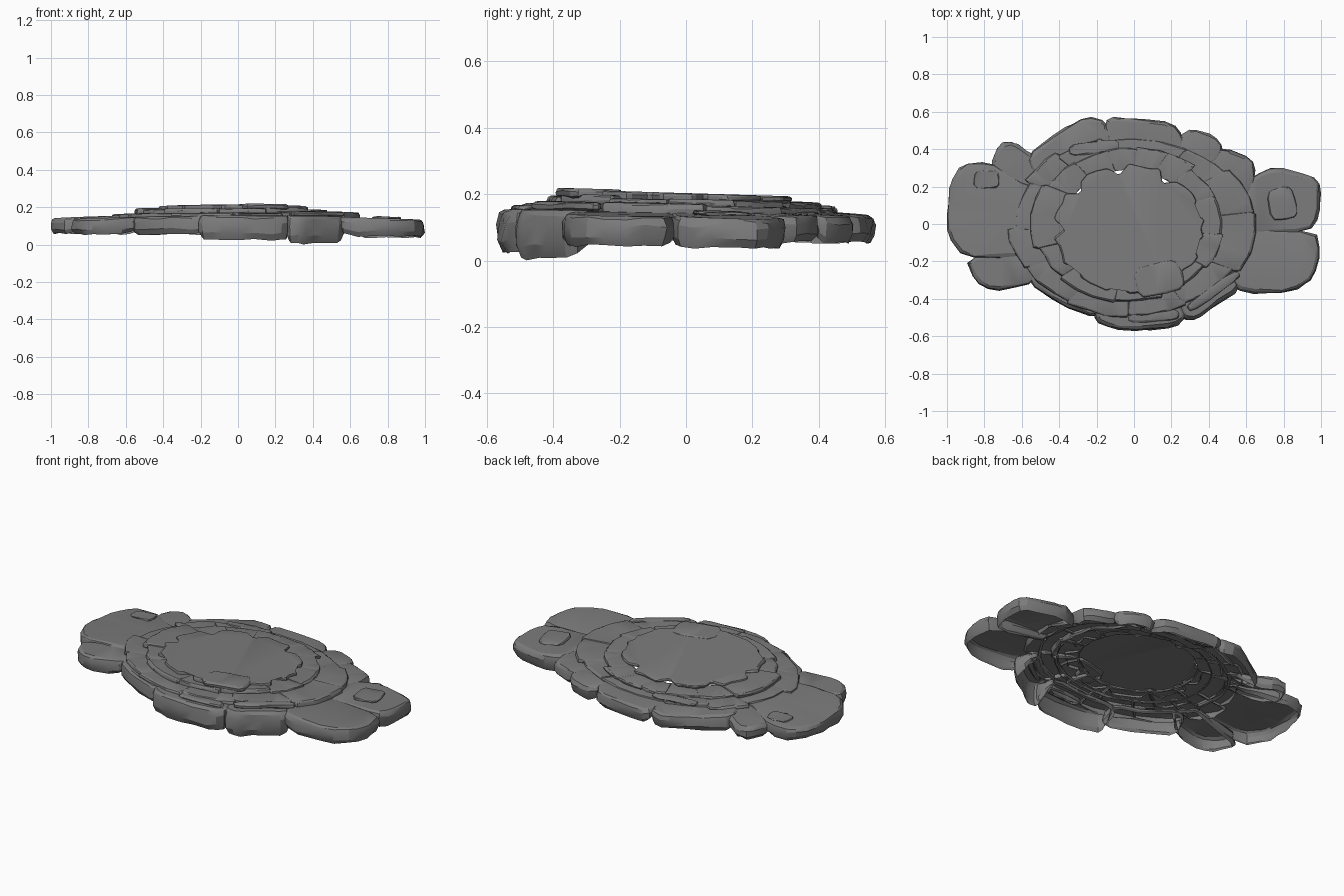
import bpy, bmesh, math, random
from mathutils import Vector

if "Cube" in bpy.data.objects:
    bpy.data.objects.remove(bpy.data.objects["Cube"])

random.seed(7)

# Dark stone colour
dark = bpy.data.materials.new("dark_stone")
dark.diffuse_color = (0.2, 0.2, 0.2, 1)
dark.use_nodes = True
dark.node_tree.nodes["Principled BSDF"].inputs["Base Color"].default_value = dark.diffuse_color


def ell(a, rx, ry, cx=0.0, cy=0.0):
    return cx + rx * math.cos(a), cy + ry * math.sin(a)


def chaikin(pts, k):
    """Cut the corners of a closed outline of (x, y, base) points."""
    out = []
    for i, p in enumerate(pts):
        q = pts[(i + 1) % len(pts)]
        p, q = Vector(p), Vector(q)
        out += [p.lerp(q, k), p.lerp(q, 1 - k)]
    return out


def stone(name, pts, h, bevel=0.02, rough=0.005, tilt=0.022, cut=0.22):
    """Open-bottomed slab: anticlockwise outline, per-point base height, top height h."""
    pts = chaikin(pts, cut)
    n = len(pts)
    normals = []
    for i in range(n):
        d = pts[(i + 1) % n] - pts[i - 1]
        normals.append(Vector((d.y, -d.x)).normalized())
        pts[i].z += random.uniform(0, 2 * rough)
    bm = bmesh.new()
    rings = []
    for inset, f in ((0.8, 0), (0.05, 0.28), (0, 0.68), (0.35, 0.9), (1, 1)):
        ring = []
        for p, nm in zip(pts, normals):
            r = math.hypot(p.x / 0.57, p.y / 0.43)
            top = h + 0.02 * (1 - max(1, r)) - tilt * p.y
            j = random.uniform(-rough, rough)
            x = p.x - nm.x * (bevel * inset + j)
            y = p.y - nm.y * (bevel * inset + j)
            z = p.z + (top - p.z) * f
            if 0 < f < 1:
                z += random.uniform(-rough, rough)
            ring.append(bm.verts.new((max(-1, min(1, x)), y, max(0, z))))
        rings.append(ring)
    for a, b in zip(rings, rings[1:]):
        for i in range(n):
            k = (i + 1) % n
            bm.faces.new((a[i], a[k], b[k], b[i]))
    top = bm.faces.new(rings[-1])
    bmesh.ops.triangulate(bm, faces=[top])
    me = bpy.data.meshes.new(name)
    bm.to_mesh(me)
    bm.free()
    me.materials.append(dark)
    ob = bpy.data.objects.new(name, me)
    bpy.context.collection.objects.link(ob)
    bpy.context.view_layer.objects.active = ob
    ob.select_set(True)
    bpy.ops.object.shade_smooth_by_angle(angle=math.radians(22))
    ob.select_set(False)


def rim_stone(name, base, h, *outer):
    """Outer stone: given outer edge, closed by an arc tucked under the next course."""
    rx, ry = 0.57, 0.41
    a0 = math.atan2(outer[-1][1] / ry, outer[-1][0] / rx)
    a1 = math.atan2(outer[0][1] / ry, outer[0][0] / rx)
    d = (a1 - a0 + math.pi) % (2 * math.pi) - math.pi
    pts = [(x, y, base) for x, y in outer]
    pts[0] = (*outer[0], (base + h) / 2)
    pts[-1] = (*outer[-1], (base + h) / 2)
    for t in (0.02, 0.5, 0.98):
        pts.append((*ell(a0 + d * t, rx, ry), h - 0.02))
    stone(name, pts, h)


def course(name, cuts, outer, inner, h, depth, cx=0.0, cy=0.0):
    """Ring of slabs between two ellipses, split at the given angles in degrees."""
    for i, c in enumerate(cuts):
        e = cuts[(i + 1) % len(cuts)]
        a0, a1 = math.radians(c - 0.9), math.radians((e if e > c else e + 360) + 0.9)
        g = random.uniform(0.97, 1.04)
        dz = random.uniform(-0.006, 0.006)
        m = max(3, int((a1 - a0) / 0.2))
        ts = [a0 + (a1 - a0) * k / m for k in range(m + 1)]
        pts = []
        for t in ts:
            s = g + random.uniform(-0.015, 0.015)
            b = depth if t not in (ts[0], ts[-1]) else 0.035
            pts.append((*ell(t, outer[0] * s, outer[1] * s, cx, cy), h - b))
        pts += [(*ell(t, *inner, cx, cy), h - 0.015) for t in reversed(ts)]
        stone(f"{name}_{i + 1}", pts, h + dz, 0.011, 0.003, cut=0.13)


# Outer rim stones, anticlockwise from the right
rim_stone("rim_right_back", 0.035, 0.145, (0.6, -0.05), (0.94, -0.045), (0.99, 0.04),
          (1.0, 0.2), (0.95, 0.26), (0.75, 0.305), (0.65, 0.27), (0.59, 0.2))
rim_stone("rim_back_right", 0.05, 0.15, (0.62, 0.16), (0.65, 0.27), (0.63, 0.35),
          (0.48, 0.41), (0.41, 0.36))
rim_stone("rim_back_small", 0.05, 0.152, (0.46, 0.35), (0.475, 0.41), (0.43, 0.47),
          (0.31, 0.51), (0.25, 0.47), (0.24, 0.4))
rim_stone("rim_back", 0.05, 0.155, (0.27, 0.4), (0.26, 0.47), (0.21, 0.54),
          (0.0, 0.565), (-0.14, 0.575), (-0.165, 0.48))
rim_stone("rim_back_left", 0.05, 0.157, (-0.135, 0.49), (-0.15, 0.55), (-0.25, 0.575),
          (-0.4, 0.5), (-0.58, 0.36), (-0.54, 0.27))
rim_stone("rim_left_back", 0.05, 0.15, (-0.48, 0.33), (-0.55, 0.38), (-0.64, 0.44),
          (-0.72, 0.43), (-0.77, 0.31), (-0.72, 0.18))
rim_stone("rim_left", 0.055, 0.155, (-0.63, 0.24), (-0.78, 0.335), (-0.92, 0.32),
          (-0.98, 0.22), (-1.0, 0.08), (-1.0, -0.06), (-0.91, -0.185), (-0.66, -0.18))
rim_stone("rim_left_front", 0.05, 0.145, (-0.65, -0.14), (-0.9, -0.18), (-0.85, -0.31),
          (-0.76, -0.36), (-0.58, -0.335), (-0.5, -0.26))
rim_stone("rim_front_left", 0.05, 0.145, (-0.55, -0.22), (-0.57, -0.31), (-0.4, -0.43),
          (-0.19, -0.51), (-0.19, -0.42))
rim_stone("rim_front", 0.02, 0.148, (-0.21, -0.43), (-0.21, -0.52), (-0.12, -0.56),
          (0.05, -0.57), (0.22, -0.55), (0.28, -0.5), (0.26, -0.42))
rim_stone("rim_front_right", 0.0, 0.148, (0.24, -0.43), (0.26, -0.51), (0.34, -0.51),
          (0.43, -0.44), (0.57, -0.35), (0.54, -0.25))
rim_stone("rim_right_front", 0.04, 0.145, (0.5, -0.3), (0.58, -0.37), (0.85, -0.37),
          (0.97, -0.28), (0.995, -0.15), (0.97, -0.035), (0.62, -0.03))

# Two stepped courses rising to the middle
course("lower_course", (8, 38, 62, 105, 128, 150, 182, 208, 238, 268, 297, 330),
       (0.64, 0.475), (0.45, 0.355), 0.168, 0.055, -0.01, -0.01)
course("upper_course", (-8, 22, 48, 66, 85, 102, 125, 150, 198, 225, 262, 290, 325),
       (0.51, 0.405), (0.34, 0.29), 0.187, 0.045, -0.03, 0.0)

# Central slab with a notched edge
pts = []
for k in range(44):
    s = 0.84 if k % 5 == 2 else random.uniform(0.96, 1.03)
    pts.append((*ell(math.tau * k / 44, 0.4 * s, 0.345 * s, -0.03, -0.025), 0.175))
stone("centre_slab", pts, 0.203, 0.008, 0.001, 0.03, 0.15)


# Loose flat chips resting on the slabs
def chip(name, x, y, w, d, angle, top):
    c, s = math.cos(math.radians(angle)), math.sin(math.radians(angle))
    pts = []
    for u, v in ((-1, -1), (0, -1.1), (1, -1), (1.1, 0), (0.9, 1), (0, 1.05), (-1, 0.9)):
        u, v = u * w / 2, v * d / 2
        pts.append((x + u * c - v * s, y + u * s + v * c, top - 0.025))
    stone(name, pts, top, 0.012, 0.003)


chip("chip_right", 0.79, 0.11, 0.14, 0.16, 10, 0.158)
chip("chip_left", -0.79, 0.24, 0.13, 0.09, 0, 0.162)
chip("chip_back_left", -0.22, 0.41, 0.26, 0.06, 8, 0.175)
chip("chip_front_right", 0.42, -0.36, 0.32, 0.05, 36, 0.172)
chip("chip_front_step", 0.1, -0.49, 0.26, 0.06, 4, 0.16)
chip("chip_front_top", 0.13, -0.29, 0.25, 0.16, 12, 0.21)
